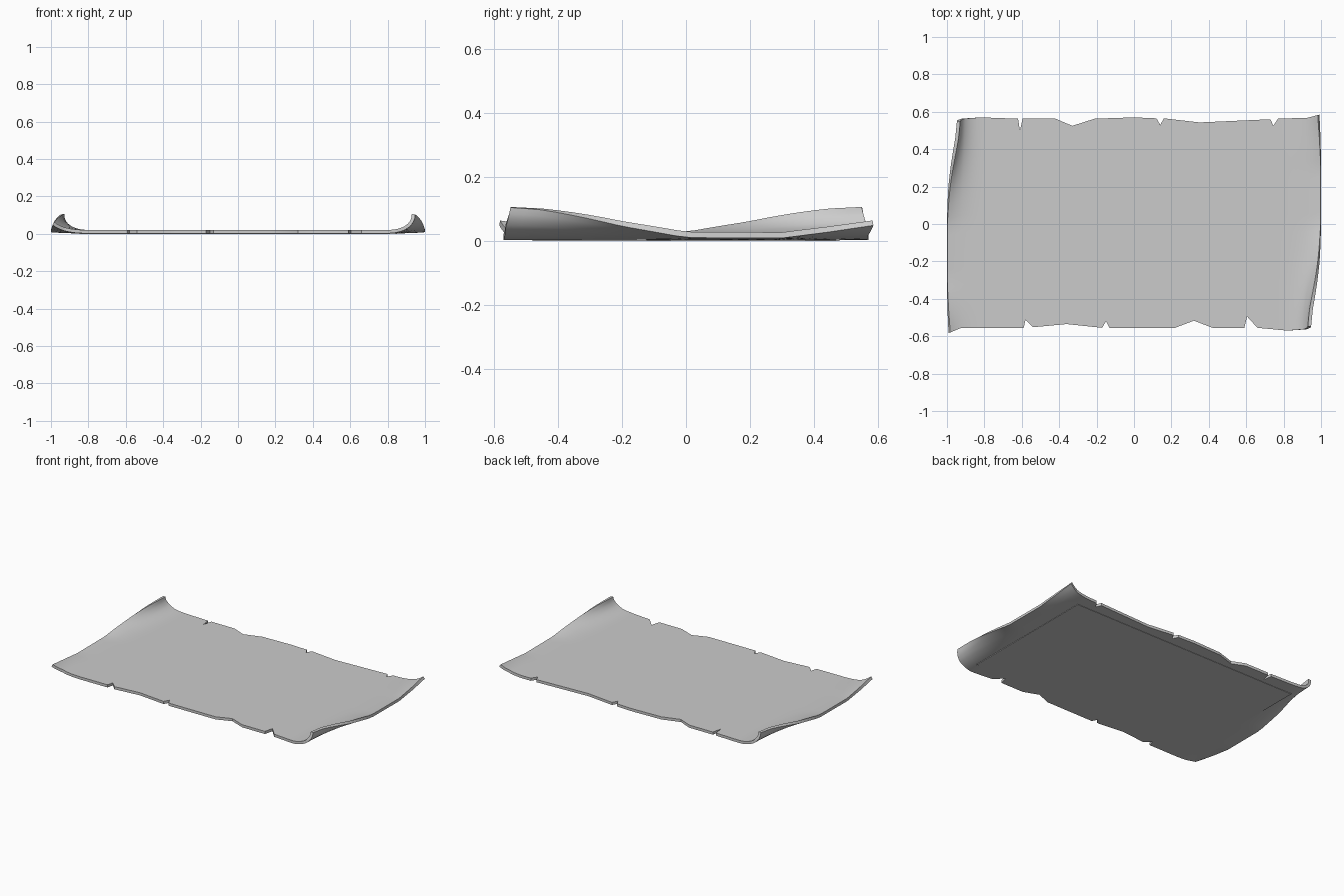
import bpy, bmesh
from math import sin, cos, radians

if "Cube" in bpy.data.objects:
    bpy.data.objects.remove(bpy.data.objects["Cube"])

# Torn outlines of the long edges: (position along the sheet, y)
BACK = [(-1, .55), (-.93, .563), (-.82, .57), (-.62, .563), (-.61, .5), (-.595, .563),
        (-.42, .563), (-.33, .525), (-.21, .563), (0, .57), (.12, .565), (.14, .53),
        (.16, .565), (.35, .543), (.73, .56), (.745, .525), (.77, .563), (.93, .568), (1, .585)]
FRONT = [(-1, -.583), (-.93, -.557), (-.59, -.555), (-.58, -.513), (-.54, -.552),
         (-.36, -.535), (-.17, -.555), (-.15, -.52), (-.13, -.557), (.22, -.555),
         (.32, -.517), (.42, -.555), (.59, -.555), (.605, -.495), (.66, -.555),
         (.82, -.57), (.93, -.563), (1, -.548)]
# Bend angle of the right edge along y (left edge is the same turned half round)
BEND = [(-.6, 96), (-.54, 94), (-.45, 84), (-.2, 34), (0, 6), (.3, 5), (.45, 20), (.6, 38)]
LIFT, THICK, CURL = .002, .018, .24


def interp(table, x):
    for (a, p), (b, q) in zip(table, table[1:]):
        if x <= b:
            return p + (q - p) * (x - a) / (b - a)
    return table[-1][1]


def curl(u, y):
    """Bend the outer strip of the sheet up along a spiral."""
    side = 1 if u > 0 else -1
    flat = 1 - CURL
    if abs(u) <= flat:
        return u, LIFT
    bend = radians(interp(BEND, y * side))
    s_end, n = (abs(u) - flat) / CURL, 24
    x, z = flat, LIFT
    for i in range(n):
        ang = bend * ((i + .5) / n * s_end) ** 2.2
        x += cos(ang) * CURL * s_end / n
        z += sin(ang) * CURL * s_end / n
    return side * x, z


# Parchment sheet with torn edges and curled ends
cols = {p[0] for p in BACK + FRONT}
cols |= {s * (1 - CURL * i / 12) for s in (-1, 1) for i in range(13)}
cols = sorted(cols)
ROWS = 24
bm = bmesh.new()
grid = []
for u in cols:
    y0, y1 = interp(FRONT, u), interp(BACK, u)
    line = []
    for j in range(ROWS + 1):
        y = y0 + (y1 - y0) * j / ROWS
        x, z = curl(u, y)
        line.append(bm.verts.new((x, y, z)))
    grid.append(line)
for a, b in zip(grid, grid[1:]):
    for j in range(ROWS):
        bm.faces.new((a[j], b[j], b[j + 1], a[j + 1]))
mesh = bpy.data.meshes.new("parchment_sheet")
bm.to_mesh(mesh)
bm.free()
sheet = bpy.data.objects.new("parchment_sheet", mesh)
bpy.context.collection.objects.link(sheet)
bpy.context.view_layer.objects.active = sheet
sheet.select_set(True)
solid = sheet.modifiers.new("thickness", 'SOLIDIFY')
solid.thickness = THICK
solid.offset = 1
bpy.ops.object.modifier_apply(modifier=solid.name)
bpy.ops.object.shade_smooth_by_angle(angle=radians(35))

# Thin backing panel on the underside
bpy.ops.mesh.primitive_cube_add(size=1, location=(0, 0, .002))
panel = bpy.context.object
panel.name = "backing_panel"
panel.scale = (1.7, .96, .004)
bpy.ops.object.transform_apply(location=True, rotation=False, scale=True)
